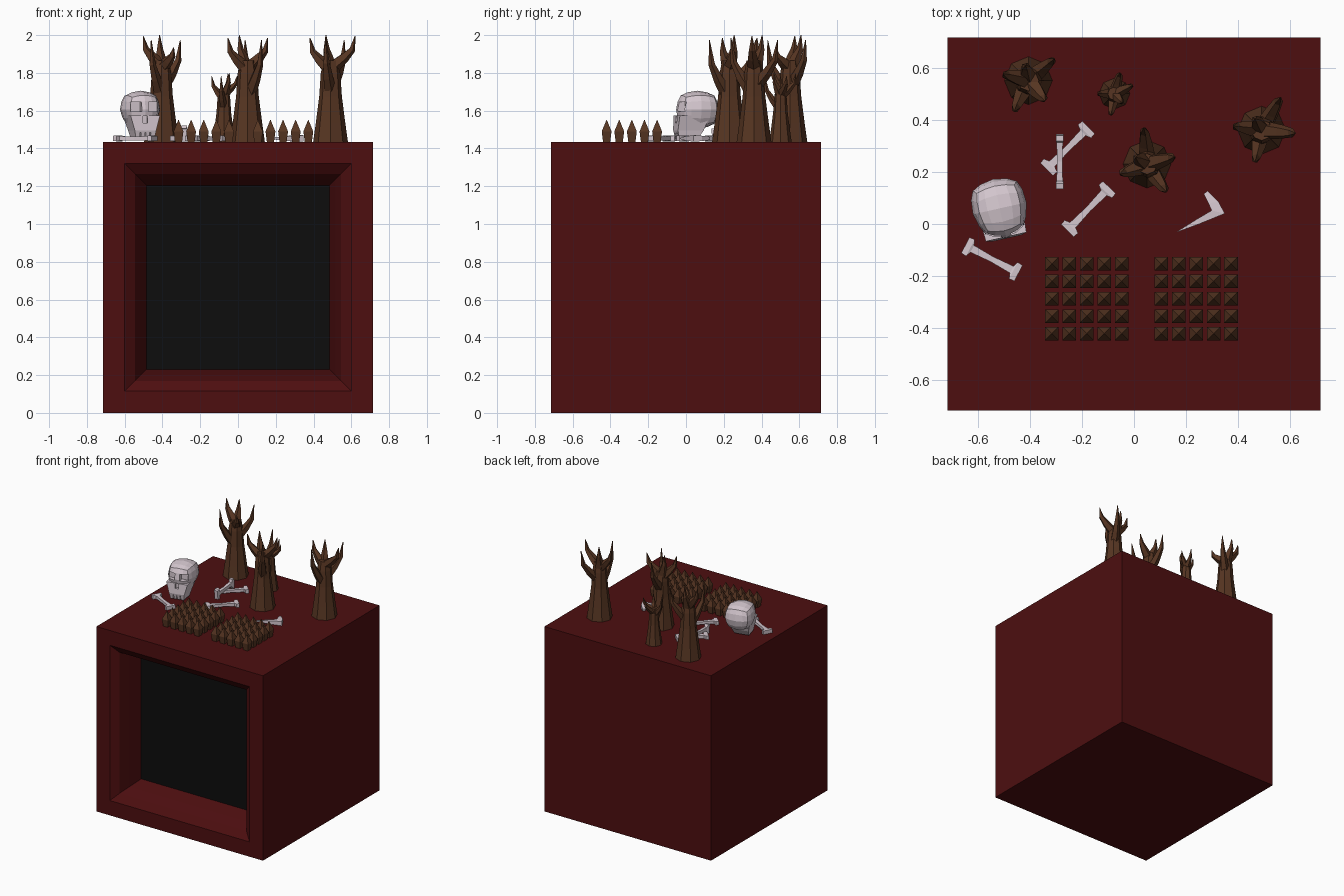
import bpy, bmesh, math
from mathutils import Vector, Matrix

if "Cube" in bpy.data.objects:
    bpy.data.objects.remove(bpy.data.objects["Cube"])

TOP, H = 1.435, 0.715


def mat(name, col):
    m = bpy.data.materials.new(name)
    m.diffuse_color = (*col, 1)
    m.use_nodes = True
    m.node_tree.nodes["Principled BSDF"].inputs["Base Color"].default_value = m.diffuse_color
    return m


RED = mat("dark red", (0.075, 0.0045, 0.005))
BLACK = mat("screen black", (0.004, 0.004, 0.004))
BROWN = mat("bark brown", (0.095, 0.036, 0.016))
BONE = mat("bone grey", (0.66, 0.57, 0.62))


def finish(bm, name, *mats, matrix=None):
    bmesh.ops.recalc_face_normals(bm, faces=bm.faces)
    me = bpy.data.meshes.new(name)
    bm.to_mesh(me)
    bm.free()
    ob = bpy.data.objects.new(name, me)
    for m in mats:
        me.materials.append(m)
    if matrix:
        ob.matrix_world = matrix
    bpy.context.collection.objects.link(ob)
    return ob


def loft(bm, rings):
    """Skin a list of rings (lists of points) and cap both ends."""
    vs = [[bm.verts.new(p) for p in r] for r in rings]
    n = len(vs[0])
    for a, b in zip(vs, vs[1:]):
        for i in range(n):
            bm.faces.new((a[i], a[(i + 1) % n], b[(i + 1) % n], b[i]))
    bm.faces.new(vs[0][::-1])
    bm.faces.new(vs[-1])


def tube(bm, path, radii, sides):
    path = [Vector(p) for p in path]
    rings = []
    for i, (p, r) in enumerate(zip(path, radii)):
        d = path[min(i + 1, len(path) - 1)] - path[max(i - 1, 0)]
        q = Vector((0, 0, 1)).rotation_difference(d.normalized())
        rings.append([p + q @ Vector((r * math.cos(t), r * math.sin(t), 0))
                      for t in (2 * math.pi * k / sides for k in range(sides))])
    loft(bm, rings)


def box(bm, c, s):
    bmesh.ops.create_cube(bm, size=1, matrix=Matrix.Translation(c) @ Matrix.Diagonal((*s, 1)))


# Cabinet: a block whose front is stepped in by a curved moulding to the screen
bm = bmesh.new()
box(bm, (0, 0, TOP / 2), (2 * H, 2 * H, TOP))
front = min(bm.faces, key=lambda f: f.calc_center_median().y)
for step, depth in ((0.115, 0), (0.055, 0.04), (0.03, 0.08), (0.03, 0.10)):
    bmesh.ops.inset_region(bm, faces=[front], thickness=step, use_even_offset=True)
    bmesh.ops.translate(bm, verts=front.verts, vec=(0, depth, 0))
front.material_index = 1
finish(bm, "cabinet", RED, BLACK)


# Dead trees: eight-sided trunk with forked, upturned branches
def tree(name, x, y, scale, branches):
    bm = bmesh.new()
    tube(bm, [(0, 0, 0), (0, 0, .1), (0, 0, .24), (0, 0, .36), (0, 0, .43)],
         (.092, .078, .06, .052, .04), 8)
    for deg, start, reach, tip in branches:
        c, s = math.cos(math.radians(deg)), math.sin(math.radians(deg))
        rise = tip - start
        prof = [(.015, start), (reach * .55, start + rise * .28),
                (reach * .88, start + rise * .55), (reach, tip)]
        tube(bm, [(r * c, r * s, z) for r, z in prof], (.036, .028, .018, .002), 5)
    finish(bm, name, BROWN, matrix=Matrix.Translation((x, y, TOP)) @ Matrix.Scale(scale, 4))


tree("tree_left", -.405, .55, 1, [(40, .3, .13, .54), (165, .41, .1, .56), (245, .25, .13, .54),
                                  (310, .4, .1, .5), (100, .4, .06, .565)])
tree("tree_small", -.075, .5, .645, [(25, .4, .12, .54), (75, .38, .13, .56), (180, .36, .1, .54),
                                     (260, .28, .13, .54), (310, .4, .07, .565)])
tree("tree_middle", .05, .23, 1, [(95, .3, .14, .54), (200, .39, .11, .55), (305, .25, .13, .54),
                                  (15, .4, .11, .55), (150, .4, .05, .565)])
tree("tree_right", .49, .36, 1, [(60, .3, .145, .54), (-5, .4, .13, .56), (258, .26, .125, .55),
                                 (172, .39, .11, .55), (120, .4, .05, .565)])

# Two beds of square spikes, 5 by 5 each
for name, x0 in (("spikes_left", -.315), ("spikes_right", .105)):
    bm = bmesh.new()
    for i in range(5):
        for j in range(5):
            cx, cy = x0 + i * .0668, -.153 - j * .0668
            loft(bm, [[(cx + a * r, cy + b * r, TOP + z)
                       for a, b in ((-1, -1), (1, -1), (1, 1), (-1, 1))]
                      for r, z in ((.019, 0), (.026, .055), (.001, .116))])
    finish(bm, name, BROWN)

# Skull: rounded cube cranium and tapered jaw, with sockets cut in
place = Matrix.Translation((-.515, .06, TOP)) @ Matrix.Rotation(.22, 4, 'Z')
bm = bmesh.new()
bmesh.ops.create_cube(bm, size=2)
bmesh.ops.subdivide_edges(bm, edges=bm.edges[:], cuts=3, use_grid_fill=True)
for v in bm.verts:
    p = v.co.lerp(v.co.normalized() * 1.15, .8)
    narrow = 1 - .14 * max(0, -p.z)
    wide = 1 + .1 * p.y
    v.co = (p.x * .094 * narrow * wide, p.y * .103, .17 + p.z * .09)
skull = finish(bm, "skull", BONE, matrix=place)

bm = bmesh.new()
loft(bm, [[(-w, f, z), (w, f, z), (w * 1.1, b, z), (-w * 1.1, b, z)]
          for w, f, b, z in ((.05, -.108, -.01, .015), (.058, -.118, .02, .06),
                             (.08, -.112, .05, .14))])
jaw = finish(bm, "jaw_helper", BONE, matrix=place)

bm = bmesh.new()
for s in (-1, 1):
    box(bm, (s * .046, -.115, .185), (.055, .09, .05))
box(bm, (0, -.12, .118), (.024, .05, .035))
for k in range(-1, 2):
    box(bm, (k * .026, -.12, .025), (.006, .04, .05))
holes = finish(bm, "socket_cutter", BONE, matrix=place)
for helper, op in ((jaw, 'UNION'), (holes, 'DIFFERENCE')):
    helper.hide_render = True
    helper.hide_viewport = True
    md = skull.modifiers.new(op.lower(), 'BOOLEAN')
    md.operation, md.object, md.solver = op, helper, 'EXACT'


# Long bones: thin shaft flaring to a wide knob at each end
def bone(name, a, b, roll=0):
    a, b = Vector(a), Vector(b)
    d = b - a
    L = d.length / 2
    bm = bmesh.new()
    prof = ((-L - .008, .034, .014), (-L + .014, .036, .015), (-L + .022, .015, .012),
            (0, .011, .01))
    prof += tuple((-x, w, t) for x, w, t in prof[-2::-1])
    loft(bm, [[(x, -w, -t), (x, w, -t), (x, w, t), (x, -w, t)] for x, w, t in prof])
    rot = d.to_track_quat('X', 'Z').to_matrix().to_4x4()
    finish(bm, name, BONE, matrix=Matrix.Translation((a + b) / 2) @ rot
           @ Matrix.Rotation(roll, 4, 'X'))


z = TOP + .018
bone("bone_front", (-.64, -.085, z), (-.45, -.185, z))
bone("bone_middle", (-.25, -.02, z), (-.1, .135, z))
bone("bone_back", (-.33, .215, z), (-.18, .365, z))
bone("bone_leaning", (-.285, .145, z + .018), (-.285, .335, z + .035), math.pi / 2)

# Bent jawbone fragment: pointed at one end, bent at the corner
bm = bmesh.new()
loft(bm, [[(*a, TOP + .018 - t), (*b, TOP + .018 - t), (*b, TOP + .018 + t), (*a, TOP + .018 + t)]
          for a, b, t in (((.165, -.031), (.168, -.027), .003),
                          ((.25, .0), (.245, .021), .012),
                          ((.348, .04), (.298, .052), .017),
                          ((.325, .085), (.285, .08), .014),
                          ((.282, .128), (.268, .115), .008))])
finish(bm, "jawbone_fragment", BONE)
